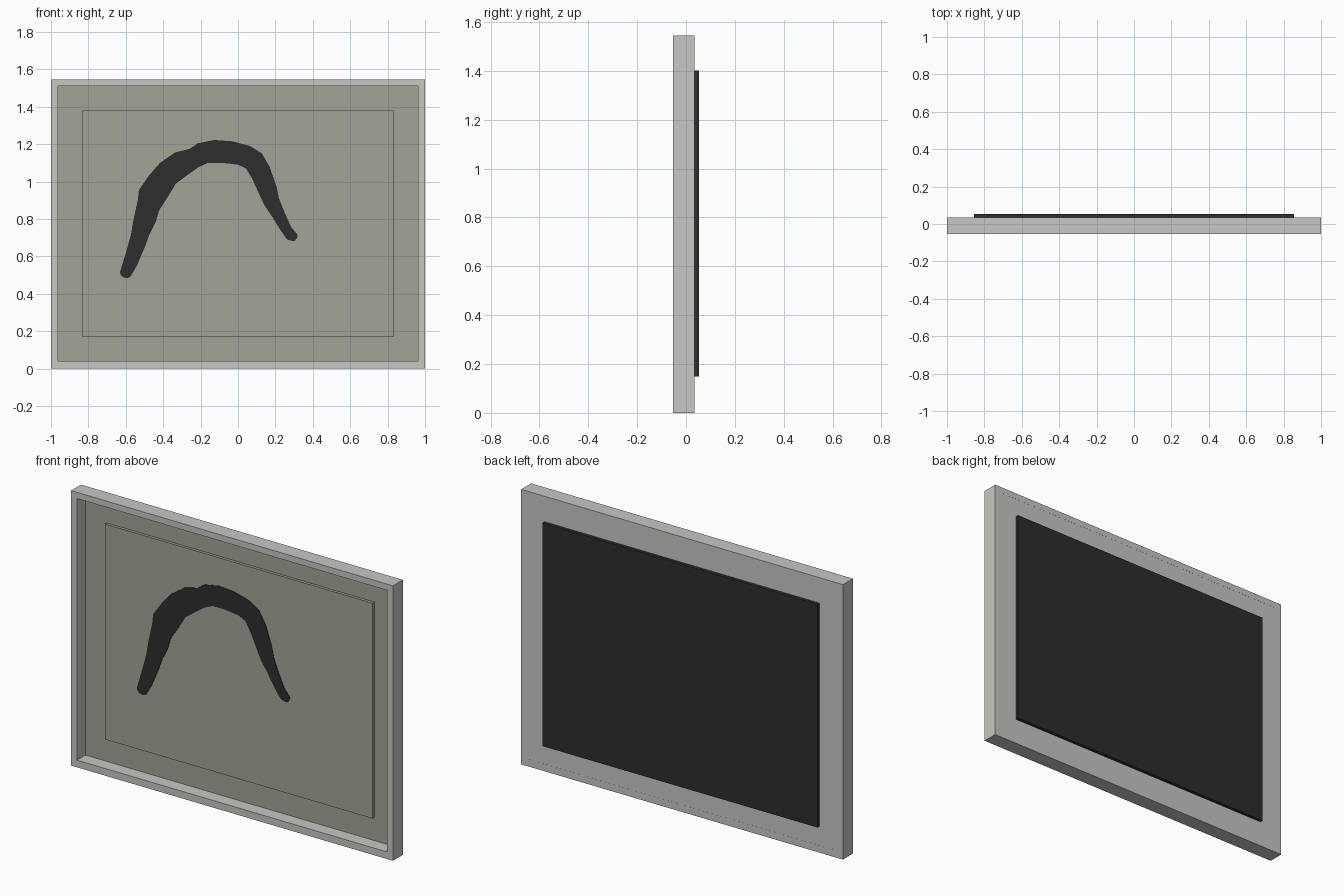
import bpy, bmesh, math
from mathutils import Vector

if "Cube" in bpy.data.objects:
    bpy.data.objects.remove(bpy.data.objects["Cube"])

W, H = 1.0, 1.545            # half width and height of the frame
Y0, Y1 = -0.053, 0.035       # frame front and back


def colour(name, rgb):
    m = bpy.data.materials.new(name)
    m.diffuse_color = (*rgb, 1)
    m.use_nodes = True
    m.node_tree.nodes["Principled BSDF"].inputs["Base Color"].default_value = m.diffuse_color
    return m


light = colour("light grey", (0.58, 0.57, 0.545))
panel_grey = colour("warm grey", (0.367, 0.367, 0.314))
black = colour("black", (0.026, 0.026, 0.026))


def finish(name, bm, *mats):
    bmesh.ops.recalc_face_normals(bm, faces=bm.faces)
    me = bpy.data.meshes.new(name)
    bm.to_mesh(me)
    bm.free()
    ob = bpy.data.objects.new(name, me)
    bpy.context.collection.objects.link(ob)
    for m in mats:
        me.materials.append(m)
    return ob


def box(name, x0, x1, y0, y1, z0, z1, *mats):
    bm = bmesh.new()
    bmesh.ops.create_cube(bm, size=1)
    for v in bm.verts:
        v.co = ((x0 + x1) / 2 + v.co.x * (x1 - x0),
                (y0 + y1) / 2 + v.co.y * (y1 - y0),
                (z0 + z1) / 2 + v.co.z * (z1 - z0))
    return finish(name, bm, *mats)


# Outer frame: four mitred rails swept around the opening
bm = bmesh.new()
rings = []
for x, z0, z1 in ((W, 0, H), (0.963, 0.04, 1.51)):
    for y in (Y0, Y1):
        rings.append([bm.verts.new((sx * x, y, z))
                      for sx, z in ((-1, z0), (1, z0), (1, z1), (-1, z1))])
order = [rings[0], rings[1], rings[3], rings[2]]
for a, b in zip(order, order[1:] + order[:1]):
    for i in range(4):
        j = (i + 1) % 4
        bm.faces.new((a[i], a[j], b[j], b[i]))
finish("frame", bm, light)

# Recessed back board: warm grey in front, light behind
board = box("back_board", -0.963, 0.963, 0.022, Y1 - 0.0005, 0.04, 1.51, panel_grey, light)
for p in board.data.polygons:
    p.material_index = 1 if p.normal.y > 0.5 else 0

# Raised centre panel and dark backing plate
box("centre_panel", -0.832, 0.832, 0.006, 0.022, 0.17, 1.38, panel_grey)
box("backing_plate", -0.855, 0.855, Y1 - 0.002, 0.053, 0.148, 1.402, black)

# Painted arch: matching points along the outer and inner edge of the stroke
outer = [(-.63, .52), (-.604, .604), (-.572, .717), (-.561, .786), (-.535, .904),
         (-.53, .955), (-.476, 1.032), (-.417, 1.10), (-.337, 1.155), (-.257, 1.175),
         (-.214, 1.205), (-.128, 1.222), (-.03, 1.215), (.064, 1.19), (.128, 1.15),
         (.171, 1.075), (.207, .968), (.219, .91), (.251, .83), (.285, .755), (.313, .722)]
inner = [(-.567, .505), (-.54, .551), (-.497, .652), (-.476, .711), (-.439, .786),
         (-.422, .845), (-.374, .92), (-.332, .989), (-.267, 1.037), (-.214, 1.075),
         (-.16, 1.10), (-.086, 1.10), (0, 1.09), (.043, 1.07), (.075, 1.016),
         (.107, .947), (.139, .877), (.182, .813), (.225, .743), (.262, .69), (.29, .682)]


def cap(a, b, bulge):
    """Rounded end running from edge point a to edge point b."""
    a, b = Vector(a), Vector(b)
    mid, r = (a + b) / 2, (a - b) / 2
    out = Vector((-r.y, r.x)) * bulge
    return [mid + r * math.cos(t) + out * math.sin(t)
            for t in (math.pi * k / 6 for k in range(1, 6))]


outline = outer + cap(outer[-1], inner[-1], -0.6) + inner[::-1] + cap(inner[0], outer[0], -0.9)
bm = bmesh.new()
face = bm.faces.new([bm.verts.new((p[0], 0.003, p[1])) for p in outline])
ext = bmesh.ops.extrude_face_region(bm, geom=[face])
for v in ext["geom"]:
    if isinstance(v, bmesh.types.BMVert):
        v.co.y = 0.0065
bmesh.ops.triangulate(bm, faces=[f for f in bm.faces if len(f.verts) > 4])
finish("painted_arch", bm, black)
